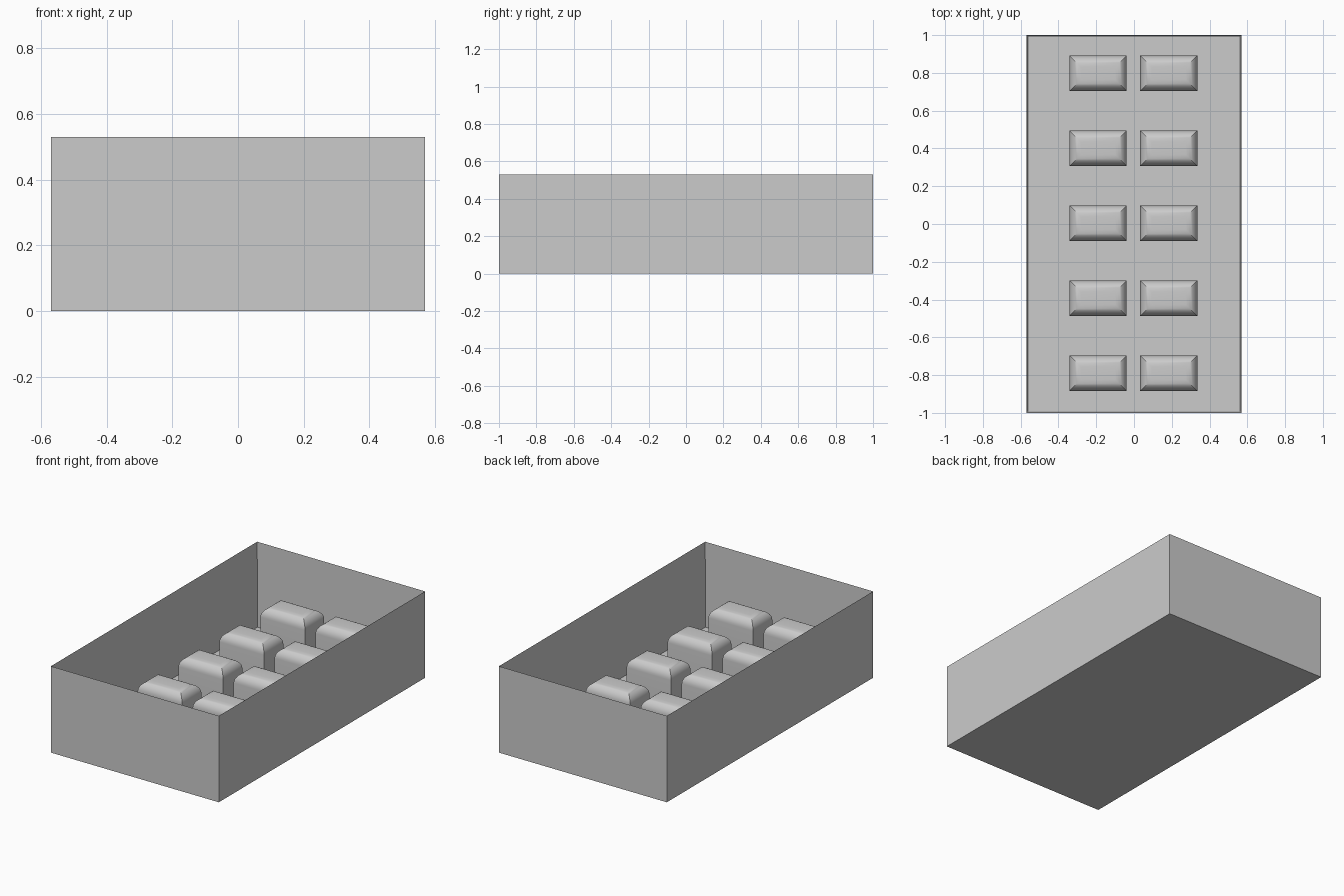
import bpy
import bmesh
from mathutils import Matrix

cube = bpy.data.objects.get("Cube")
if cube:
    bpy.data.objects.remove(cube, do_unlink=True)

# One plain grey for everything
grey = bpy.data.materials.new("plain_grey")
grey.use_nodes = True
grey.diffuse_color = (0.6, 0.6, 0.6, 1)
grey.node_tree.nodes["Principled BSDF"].inputs["Base Color"].default_value = (0.6, 0.6, 0.6, 1)

WIDTH, LENGTH, HEIGHT, WALL = 1.14, 2.0, 0.53, 0.011
BLOCK = (0.302, 0.187, 0.29)
ROUND = 0.06


def add_object(name, bm):
    mesh = bpy.data.meshes.new(name)
    bm.to_mesh(mesh)
    bm.free()
    mesh.materials.append(grey)
    obj = bpy.data.objects.new(name, mesh)
    bpy.context.collection.objects.link(obj)
    return obj


def box(size, base):
    bm = bmesh.new()
    centre = Matrix.Translation((base[0], base[1], base[2] + size[2] / 2))
    bmesh.ops.create_cube(bm, size=1, matrix=centre @ Matrix.Diagonal((*size, 1)))
    return bm


# Open tray: the top face is inset for the rim, then pushed down to the floor
bm = box((WIDTH, LENGTH, HEIGHT), (0, 0, 0))
top = max(bm.faces, key=lambda f: f.calc_center_median().z)
bmesh.ops.inset_region(bm, faces=[top], thickness=WALL)
bmesh.ops.translate(bm, verts=top.verts, vec=(0, 0, WALL - HEIGHT))
add_object("tray", bm)

# Two columns of five blocks with rounded upper edges and sharp upright corners
for row in range(5):
    for side, x in (("right", -0.19), ("left", 0.184)):
        y = 0.004 + (row - 2) * 0.397
        bm = box(BLOCK, (x, y, WALL))
        top = max(bm.faces, key=lambda f: f.calc_center_median().z)
        bmesh.ops.bevel(bm, geom=list(top.edges), offset=ROUND, segments=8,
                        profile=0.5, affect='EDGES')
        block = add_object(f"block_{side}_{row + 1}", bm)
        bpy.ops.object.select_all(action='DESELECT')
        block.select_set(True)
        bpy.context.view_layer.objects.active = block
        bpy.ops.object.shade_smooth_by_angle(angle=0.52)
